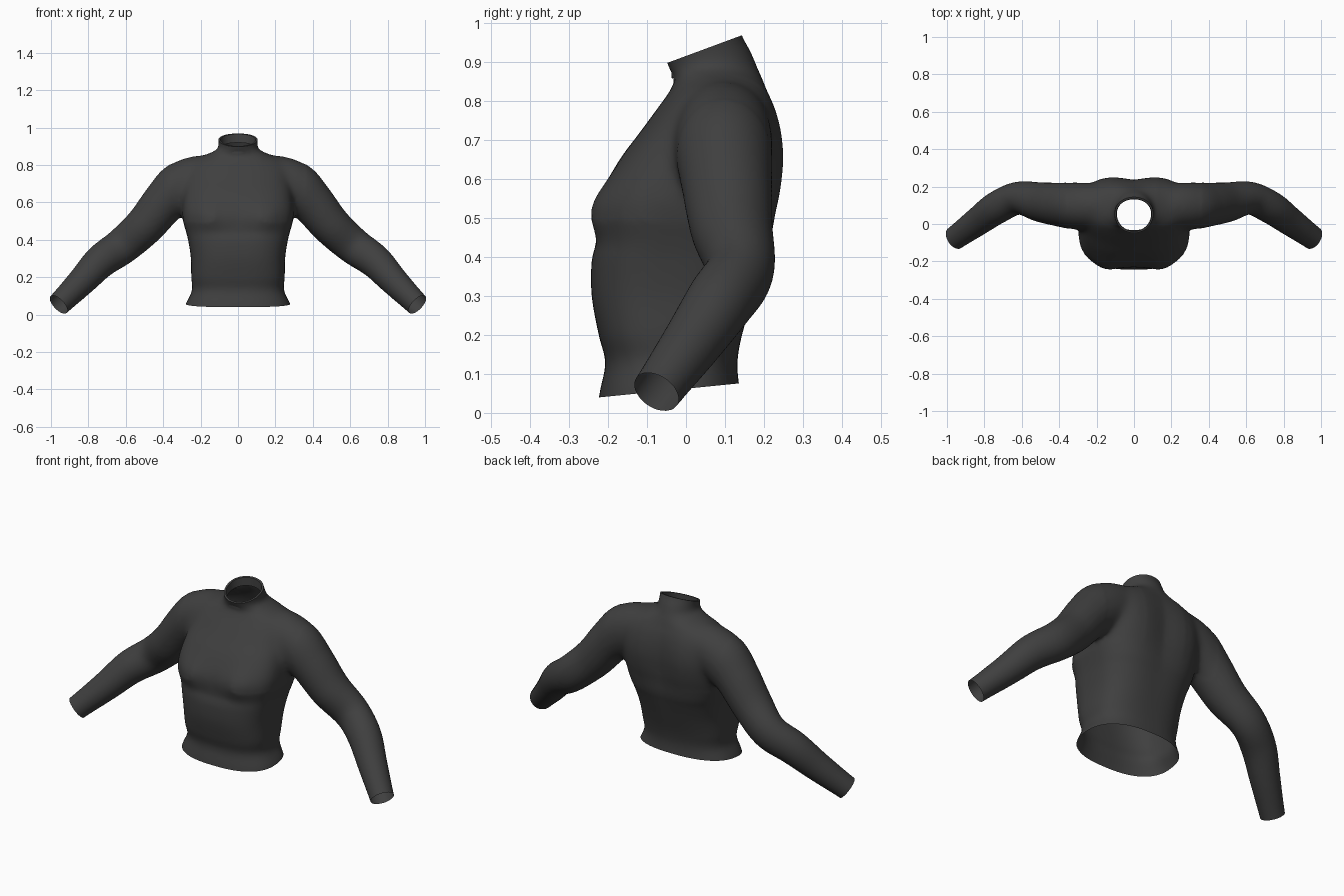
import bpy, bmesh, math
from mathutils import Vector

if "Cube" in bpy.data.objects:
    bpy.data.objects.remove(bpy.data.objects["Cube"])

SEG = 56

fabric = bpy.data.materials.new("charcoal_knit")
fabric.diffuse_color = (0.05, 0.05, 0.05, 1)
fabric.use_nodes = True
fabric.node_tree.nodes["Principled BSDF"].inputs["Base Color"].default_value = fabric.diffuse_color


def spline(rows, steps=6):
    """Catmull-Rom interpolation between the rows of a section table."""
    out = []
    for i in range(len(rows) - 1):
        quad = [rows[max(i - 1, 0)], rows[i], rows[i + 1], rows[min(i + 2, len(rows) - 1)]]
        for s in range(steps):
            t = s / steps
            out.append([0.5 * (2 * b + (c - a) * t + (2 * a - 5 * b + 4 * c - d) * t * t
                               + (3 * b - a - 3 * c + d) * t ** 3) for a, b, c, d in zip(*quad)])
    return out + [list(rows[-1])]


def loft(bm, rings):
    """Skin a list of point rings and close both ends."""
    loops = [[bm.verts.new(p) for p in ring] for ring in rings]
    for a, b in zip(loops, loops[1:]):
        for i in range(SEG):
            j = (i + 1) % SEG
            bm.faces.new((a[i], a[j], b[j], b[i]))
    bm.faces.new(loops[0][::-1])
    bm.faces.new(loops[-1])


def bump(v, centre, width):
    return math.exp(-((v - centre) / width) ** 2)


# Torso and collar sections: height, half width, front y, back y, front and back squareness
TORSO = [
    (0.00, 0.295, -0.230, 0.152, 2.5, 2.4), (0.06, 0.278, -0.220, 0.138, 2.5, 2.4),
    (0.13, 0.246, -0.207, 0.132, 2.7, 2.5), (0.20, 0.250, -0.224, 0.144, 2.9, 2.6),
    (0.30, 0.252, -0.242, 0.174, 3.1, 2.7), (0.39, 0.265, -0.242, 0.203, 3.4, 2.8),
    (0.44, 0.277, -0.230, 0.219, 3.7, 2.9), (0.51, 0.296, -0.230, 0.231, 4.0, 3.0),
    (0.57, 0.298, -0.214, 0.242, 3.8, 3.2), (0.65, 0.292, -0.170, 0.249, 3.2, 3.4),
    (0.72, 0.285, -0.118, 0.244, 2.7, 3.3), (0.78, 0.280, -0.074, 0.230, 2.4, 2.9),
    (0.825, 0.250, -0.042, 0.212, 2.2, 2.4), (0.855, 0.175, -0.030, 0.200, 2.0, 2.0),
    (0.885, 0.112, -0.044, 0.186, 2.0, 2.0), (0.93, 0.104, -0.060, 0.166, 2.0, 2.0),
    (0.96, 0.108, -0.060, 0.148, 2.0, 2.0), (1.01, 0.108, -0.060, 0.130, 2.0, 2.0),
]


def torso_ring(z, hw, yf, yb, nf, nb):
    ring = []
    for i in range(SEG):
        a = 2 * math.pi * i / SEG
        c, s = math.cos(a), math.sin(a)
        n = nf if s < 0 else nb
        x = hw * math.copysign(abs(c) ** (2 / n), c)
        y = (yf + yb) / 2 + (yb - yf) / 2 * math.copysign(abs(s) ** (2 / n), s)
        if s < 0:   # ribcage narrows to the front, bust
            x *= 1 - 0.15 * s * s * bump(z, 0.48, 0.2)
            y -= 0.024 * -s * bump(abs(x), 0.16, 0.07) * bump(z, 0.52, 0.07)
        else:       # shoulder blades and spine groove
            y += s * bump(z, 0.63, 0.2) * (0.006 * bump(abs(x), 0.16, 0.07) - 0.013 * bump(x, 0, 0.06))
        ring.append((x, y, z))
    return ring


# Sleeve sections: centre x, y, z, radius up/down, radius front/back
SLEEVE = [
    (0.12, 0.100, 0.760, 0.090, 0.090), (0.21, 0.098, 0.734, 0.120, 0.118),
    (0.31, 0.097, 0.677, 0.135, 0.126), (0.40, 0.104, 0.594, 0.117, 0.117),
    (0.50, 0.117, 0.474, 0.106, 0.106), (0.62, 0.138, 0.366, 0.098, 0.088),
    (0.735, 0.086, 0.284, 0.090, 0.087), (0.835, 0.014, 0.178, 0.077, 0.077),
    (0.959, -0.076, 0.054, 0.063, 0.064), (1.022, -0.119, -0.006, 0.063, 0.064),
]


def sleeve_rings(side):
    rows = spline(SLEEVE)
    rings = []
    for k, (x, y, z, ru, rf) in enumerate(rows):
        a, b = rows[max(k - 3, 0)], rows[min(k + 3, len(rows) - 1)]
        t = (Vector(b[:3]) - Vector(a[:3])).normalized()
        up = Vector((-t.z, 0, t.x)).normalized()
        fwd = t.cross(up)
        ring = []
        for i in range(SEG):
            ang = 2 * math.pi * i / SEG * side
            p = Vector((x, y, z)) + up * ru * math.cos(ang) + fwd * rf * math.sin(ang)
            ring.append((p.x * side, p.y, p.z))
        rings.append(ring)
    return rings


# Closed torso and sleeves, fused into one skin
bm = bmesh.new()
loft(bm, [torso_ring(*r) for r in spline(TORSO)])
for side in (1, -1):
    loft(bm, sleeve_rings(side))
bmesh.ops.recalc_face_normals(bm, faces=bm.faces)
mesh = bpy.data.meshes.new("sweater")
bm.to_mesh(mesh)
bm.free()
sweater = bpy.data.objects.new("sweater", mesh)
bpy.context.collection.objects.link(sweater)
fuse = sweater.modifiers.new("fuse", 'REMESH')
fuse.mode = 'VOXEL'
fuse.voxel_size = 0.011
soften = sweater.modifiers.new("soften", 'SMOOTH')
soften.factor = 0.5
soften.iterations = 8
bpy.context.view_layer.update()
fused = bpy.data.meshes.new_from_object(sweater.evaluated_get(bpy.context.evaluated_depsgraph_get()))
sweater.modifiers.clear()
sweater.data = fused
bpy.data.meshes.remove(mesh)

bm = bmesh.new()
bm.from_mesh(fused)

# Blend the shoulder and armpit seams
seam = [v for v in bm.verts if 0.13 < abs(v.co.x) < 0.36 and v.co.z > 0.5
        and (v.co.y > 0.13 or v.co.y < 0.04 or v.co.z > 0.78)]
for _ in range(18):
    bmesh.ops.smooth_vert(bm, verts=seam, factor=0.5, use_axis_x=True, use_axis_y=True, use_axis_z=True)


def open_end(point, normal, inside):
    """Cut off everything beyond a plane, only in one region."""
    faces = [f for f in bm.faces if inside(f.calc_center_median())]
    geom = set(faces) | {e for f in faces for e in f.edges} | {v for f in faces for v in f.verts}
    bmesh.ops.bisect_plane(bm, geom=list(geom), plane_co=point, plane_no=normal, clear_outer=True)


# Hem, collar and cuff openings
open_end((0, -0.22, 0.04), (0, 0.1, -1), lambda c: abs(c.x) < 0.45 and c.z < 0.2)
open_end((0, -0.05, 0.897), (0, -0.37, 1), lambda c: abs(c.x) < 0.2 and c.z > 0.87)
for side in (1, -1):
    open_end((0.959 * side, -0.076, 0.054), (0.63 * side, -0.42, -0.6),
             lambda c: c.x * side > 0.8)

# Folded collar lining
rim = [e for e in bm.edges if e.is_boundary and e.verts[0].co.z > 0.8]
for scale, drop in ((0.9, 0.0), (0.98, 0.045)):
    made = bmesh.ops.extrude_edge_only(bm, edges=rim)["geom"]
    verts = [g for g in made if isinstance(g, bmesh.types.BMVert)]
    rim = [g for g in made if isinstance(g, bmesh.types.BMEdge) and g.is_boundary]
    centre = sum((v.co for v in verts), Vector()) / len(verts)
    for v in verts:
        v.co = centre + (v.co - centre) * scale - Vector((0, 0, drop))

for f in bm.faces:
    f.smooth = True
    f.material_index = 0
bm.to_mesh(fused)
bm.free()
fused.materials.clear()
fused.materials.append(fabric)
bpy.context.view_layer.objects.active = sweater
sweater.select_set(True)
bpy.ops.object.shade_smooth_by_angle(angle=math.radians(50))
